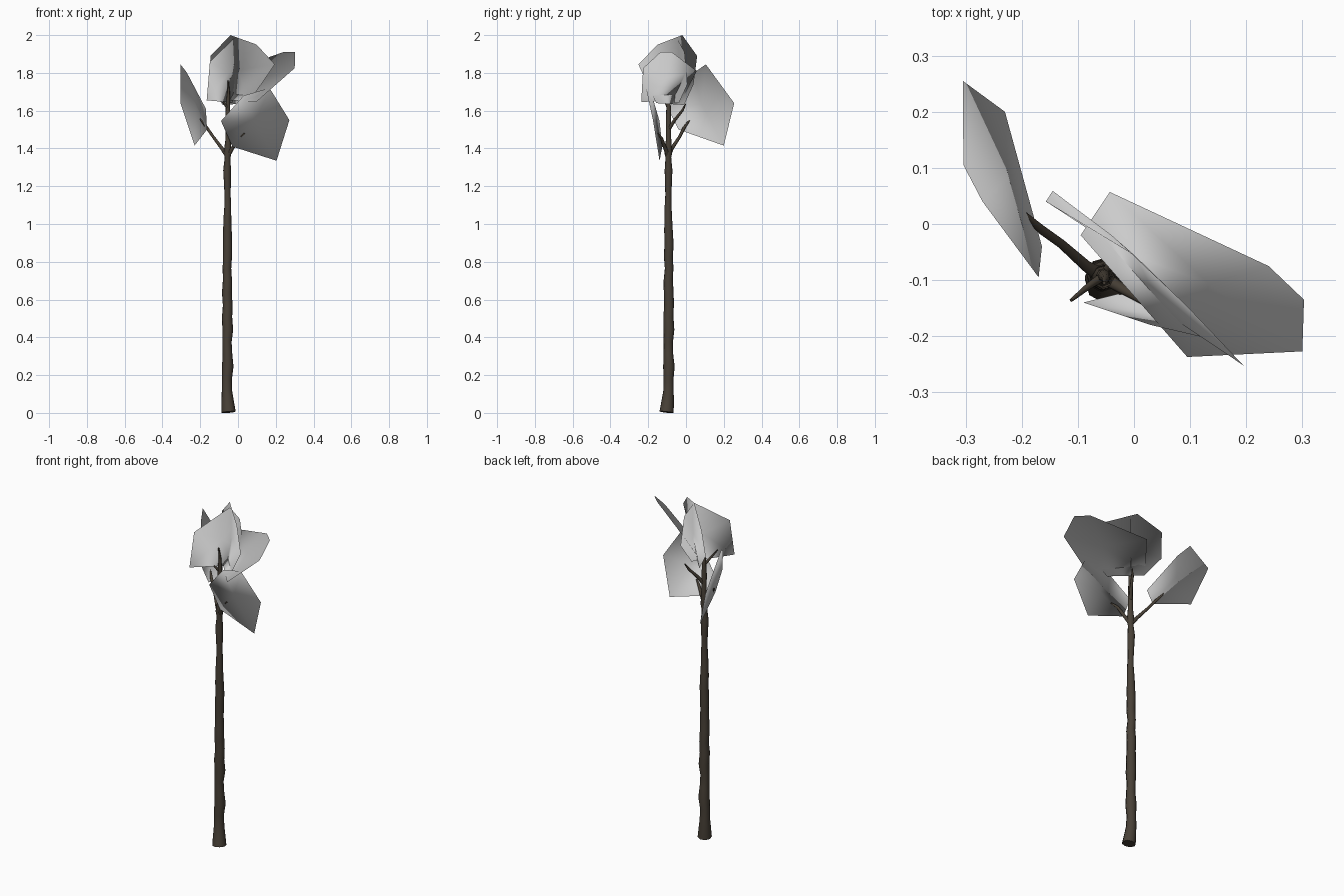
import bpy, bmesh, random
from mathutils import Vector

random.seed(4)
CROWN = Vector((-0.03, -0.06, 1.62))


def material(name, rgb):
    m = bpy.data.materials.new(name)
    m.diffuse_color = (*rgb, 1)
    return m


bark = material("bark", (0.065, 0.052, 0.038))


def tube(name, pts, res=2):
    """Tapering branch from (x, y, z, radius) points."""
    cu = bpy.data.curves.new(name, 'CURVE')
    cu.dimensions = '3D'
    cu.bevel_depth = 1.0
    cu.bevel_resolution = res
    cu.use_fill_caps = True
    sp = cu.splines.new('POLY')
    sp.points.add(len(pts) - 1)
    for p, (x, y, z, r) in zip(sp.points, pts):
        p.co = (x, y, z, 1)
        p.radius = r
    ob = bpy.data.objects.new(name, cu)
    bpy.context.collection.objects.link(ob)
    cu.materials.append(bark)


def leaf(name, facing, pts, bulge=(0, 0, 0)):
    """Thin polygonal leaf card; foliage normals radiate from the crown centre."""
    bm = bmesh.new()
    mid = sum((Vector(p) for p in pts), Vector()) / len(pts)
    c = bm.verts.new(mid + Vector(bulge))
    ring = [bm.verts.new(p) for p in pts]
    for i, v in enumerate(ring):
        f = bm.faces.new((c, v, ring[(i + 1) % len(ring)]))
        f.smooth = True
    bm.normal_update()
    if sum((f.normal * f.calc_area() for f in bm.faces), Vector()).dot(Vector(facing)) < 0:
        bmesh.ops.reverse_faces(bm, faces=bm.faces)
    me = bpy.data.meshes.new(name)
    bm.to_mesh(me)
    bm.free()
    me.normals_split_custom_set_from_vertices(
        [(v.co - CROWN).normalized() for v in me.vertices])
    bpy.context.collection.objects.link(bpy.data.objects.new(name, me))


# Trunk: knobbly taper up to the fork, with a small foot
trunk = [(-0.05, -0.103, 0.004, 0.038), (-0.054, -0.098, 0.05, 0.034)]
n = 20
for i in range(1, n + 1):
    t = i / n
    r = 0.030 * (1 - t) + 0.017 * t + random.uniform(-0.003, 0.003)
    trunk.append((-0.056 + random.uniform(-0.003, 0.003),
                  -0.092 + random.uniform(-0.003, 0.003),
                  0.05 + 1.30 * t, r))
trunk += [(-0.055, -0.094, 1.38, 0.021), (-0.052, -0.092, 1.45, 0.014),
          (-0.054, -0.093, 1.55, 0.014), (-0.053, -0.092, 1.64, 0.011),
          (-0.05, -0.097, 1.70, 0.007), (-0.053, -0.105, 1.76, 0.003)]
tube("trunk", trunk)

# Side branches
tube("left_branch", [(-0.055, -0.094, 1.36, 0.014), (-0.085, -0.075, 1.40, 0.010),
                     (-0.13, -0.035, 1.46, 0.008), (-0.165, -0.01, 1.51, 0.008),
                     (-0.20, 0.022, 1.555, 0.004)])
tube("right_branch", [(-0.055, -0.094, 1.36, 0.013), (-0.03, -0.11, 1.40, 0.010),
                      (0.005, -0.13, 1.455, 0.008), (0.035, -0.15, 1.48, 0.004)])
tube("back_branch", [(-0.053, -0.092, 1.50, 0.010), (-0.03, -0.06, 1.55, 0.009),
                     (-0.005, -0.02, 1.60, 0.007), (0.01, -0.002, 1.635, 0.003)])
tube("upper_branch", [(-0.053, -0.092, 1.61, 0.008), (-0.08, -0.11, 1.65, 0.006),
                      (-0.112, -0.136, 1.70, 0.003)])

# Leaves
leaf("left_leaf", (0.9, 0.33, 0.24),
     [(-0.304, 0.105, 1.845), (-0.305, 0.255, 1.64), (-0.23, 0.20, 1.415),
      (-0.164, -0.04, 1.50), (-0.17, -0.095, 1.61), (-0.27, 0.04, 1.80)],
     (0.015, 0.005, 0))
leaf("front_leaf", (0, -1, 0),
     [(-0.09, -0.14, 1.545), (0.03, -0.18, 1.68), (0.167, -0.212, 1.72),
      (0.272, -0.175, 1.55), (0.204, -0.14, 1.335), (-0.03, -0.125, 1.41)],
     (0, -0.01, 0))
leaf("right_leaf", (0.52, 0.6, -0.63),
     [(0.303, -0.135, 1.91), (0.24, -0.075, 1.91), (-0.043, 0.057, 1.81),
      (-0.095, -0.02, 1.66), (0.095, -0.237, 1.645), (0.30, -0.227, 1.825)],
     (0, 0, -0.02))
leaf("top_leaf", (-0.67, -0.74, 0),
     [(0.195, -0.252, 1.845), (0.098, -0.15, 1.95), (-0.04, -0.02, 2.0),
      (-0.145, 0.059, 1.89), (-0.157, 0.04, 1.74), (-0.08, -0.01, 1.63),
      (0.055, -0.158, 1.64)], (0.012, 0.014, 0))
leaf("middle_leaf", (0.75, -0.66, 0),
     [(-0.055 + 0.66 * s, -0.09 + 0.75 * s, z) for s, z in
      [(-0.168, 1.655), (-0.142, 1.86), (0.055, 1.985), (0.11, 1.91),
       (0.13, 1.74), (0.07, 1.64)]])
